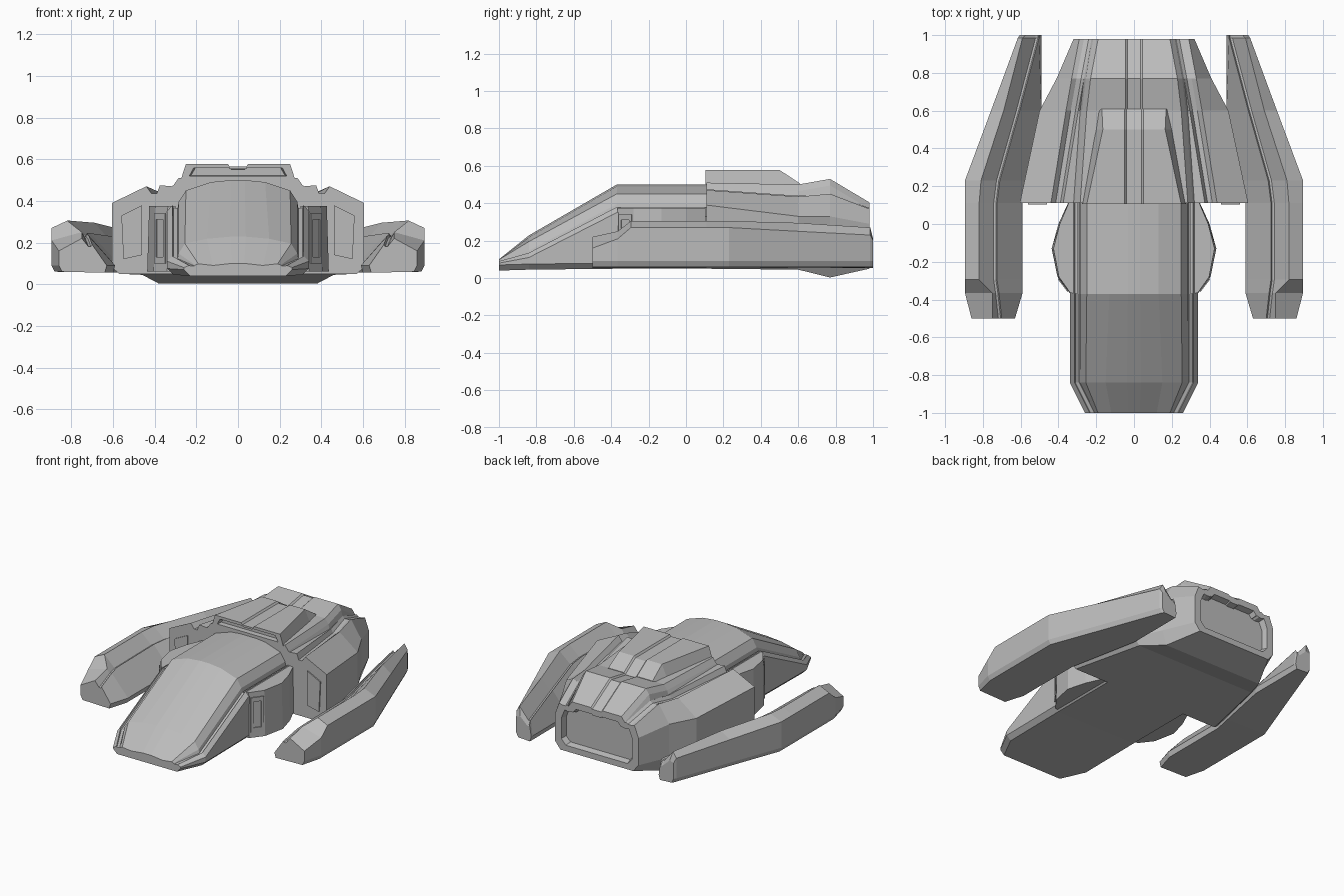
import bpy, bmesh

grey = bpy.data.materials.new("hull_grey")
grey.diffuse_color = (0.5, 0.5, 0.5, 1)


def finish(name, bm):
    bmesh.ops.recalc_face_normals(bm, faces=bm.faces)
    me = bpy.data.meshes.new(name)
    bm.to_mesh(me)
    bm.free()
    me.materials.append(grey)
    ob = bpy.data.objects.new(name, me)
    bpy.context.collection.objects.link(ob)
    return ob


def loft(name, stations):
    """Join closed (x, z) sections placed along y and cap both ends."""
    bm = bmesh.new()
    rings = [[bm.verts.new((x, y, z)) for x, z in pts] for y, pts in stations]
    n = len(rings[0])
    for a, b in zip(rings, rings[1:]):
        for i in range(n):
            j = (i + 1) % n
            bm.faces.new((a[i], a[j], b[j], b[i]))
    bm.faces.new(rings[0])
    bm.faces.new(rings[-1])
    return finish(name, bm)


def both(half):
    """Half section (x > 0) to full symmetric ring."""
    return half + [(-x, z) for x, z in reversed(half)]


def scaled(pts, sx, sz, cz):
    return [(x * sx, cz + (z - cz) * sz) for x, z in pts]


def prism(name, pts, z0, z1, top_scale=1.0, px=0.0):
    """Plan outline extruded upward, the top drawn in toward x = px."""
    bm = bmesh.new()
    lo = [bm.verts.new((x, y, z0)) for x, y in pts]
    hi = [bm.verts.new((px + (x - px) * top_scale, y, z1)) for x, y in pts]
    for i in range(len(pts)):
        j = (i + 1) % len(pts)
        bm.faces.new((lo[i], lo[j], hi[j], hi[i]))
    bm.faces.new(lo)
    bm.faces.new(hi)
    return finish(name, bm)


# Nose cabin with sloping windshield and grooves along its shoulders
def nose(xw, zb, zw, zs, xm, zm, xn, zt, d):
    return both([(xw - 0.03, zb), (xw, zb + 0.03), (xw, zw), (xw - 0.025, zs), (xw - 0.03, zs - d),
                 (xw - 0.05, zs - d), (xw - 0.055, zs + d), (xm, zm), (xn, zt - 0.01), (xn * 0.25, zt)])


loft("nose_cabin", [
    (-1.0, nose(0.26, 0.04, 0.08, 0.09, 0.19, 0.098, 0.12, 0.10, 0.002)),
    (-0.84, nose(0.34, 0.045, 0.11, 0.135, 0.255, 0.195, 0.15, 0.228, 0.012)),
    (-0.37, nose(0.34, 0.05, 0.35, 0.38, 0.25, 0.45, 0.13, 0.50, 0.015)),
    (0.13, nose(0.34, 0.05, 0.35, 0.38, 0.25, 0.45, 0.13, 0.50, 0.015))])


# Main rear hull with shoulder channels, roof seams and a keel bulge
def hull(xb, zb, xw, zl, zw, xs, zs, xc, zc, d):
    return both([(xb, zb), (xw, zl), (xw, zw), (xs, zs), (xs - 0.025, zs - d),
                 (xs - 0.05, zs - d), (xs - 0.065, zs + 0.005), (xc + 0.035, zs),
                 (xc + 0.025, zc - 0.035), (xc, zc), (0.045, zc), (0.035, zc - 0.01)])


rear = hull(0.28, 0.05, 0.32, 0.10, 0.29, 0.29, 0.37, 0.19, 0.405, 0.006)
loft("rear_hull", [
    (0.11, hull(0.57, 0.05, 0.605, 0.08, 0.39, 0.44, 0.47, 0.285, 0.51, 0.035)),
    (0.60, hull(0.46, 0.045, 0.50, 0.09, 0.33, 0.36, 0.435, 0.25, 0.50, 0.02)),
    (0.77, hull(0.38, 0.003, 0.41, 0.10, 0.33, 0.33, 0.45, 0.23, 0.53, 0.01)),
    (0.98, rear),
    (0.98, scaled(rear, 0.85, 0.76, 0.22)),
    (0.94, scaled(rear, 0.82, 0.70, 0.22))])


# Raised roof box with a centre channel and a recessed front slot
def roof(xb, zb, xt, zt):
    return both([(xb, zb), (xt, zt), (0.05, zt), (0.04, zt - 0.012)])


front = roof(0.275, 0.50, 0.25, 0.578)
loft("roof_box", [
    (0.14, scaled(front, 0.82, 0.45, 0.54)),
    (0.105, scaled(front, 0.85, 0.5, 0.54)),
    (0.105, front),
    (0.50, roof(0.205, 0.49, 0.165, 0.578)),
    (0.61, roof(0.19, 0.485, 0.17, 0.505))])


# Side nacelle section: sloping inner wall, groove, crest, outer wall
def pod(s, xi, xg, zg, xc, zc, xo, zo):
    return [(s * x, z) for x, z in (
        (xi + 0.01, 0.055), (xi, 0.09), (xg, zg), (xg + 0.006, zg - 0.01), (xg + 0.018, zg - 0.01),
        (xc, zc), (xo, zo), (xo, 0.09), (xo - 0.015, 0.06))]


for s, side in ((1, "right"), (-1, "left")):
    loft(side + "_nacelle", [
        (-0.50, pod(s, 0.63, 0.70, 0.19, 0.75, 0.22, 0.86, 0.16)),
        (-0.365, pod(s, 0.59, 0.715, 0.23, 0.75, 0.25, 0.895, 0.21)),
        (-0.295, pod(s, 0.59, 0.725, 0.24, 0.82, 0.305, 0.895, 0.27)),
        (0.11, pod(s, 0.59, 0.725, 0.245, 0.82, 0.305, 0.895, 0.27)),
        (0.23, pod(s, 0.565, 0.71, 0.245, 0.81, 0.305, 0.895, 0.27)),
        (0.60, pod(s, 0.49, 0.605, 0.23, 0.69, 0.295, 0.757, 0.25)),
        (0.985, pod(s, 0.49, 0.503, 0.20, 0.59, 0.27, 0.615, 0.23)),
        (1.0, pod(s, 0.49, 0.503, 0.17, 0.575, 0.21, 0.605, 0.20))])

    # Bulged side door pod between cabin and hull
    plan = [(0.30, -0.37), (0.34, -0.365), (0.405, -0.28), (0.436, -0.13),
            (0.40, 0.0), (0.345, 0.12), (0.30, 0.12)]
    prism(side + "_door_pod", [(s * x, y) for x, y in plan], 0.06, 0.375, 0.93, s * 0.30)

    # Door frame bars on the angled front of the pod
    for k, (t0, t1, z0, z1) in enumerate(((0.1, 0.25, 0.1, 0.34), (0.75, 0.9, 0.1, 0.34),
                                          (0.25, 0.75, 0.31, 0.34), (0.25, 0.75, 0.1, 0.13))):
        a = (0.34 + 0.065 * t0, -0.365 + 0.085 * t0)
        b = (0.34 + 0.065 * t1, -0.365 + 0.085 * t1)
        bar = [a, b, (b[0] + 0.005, b[1] - 0.004), (a[0] + 0.005, a[1] - 0.004)]
        prism(f"{side}_door_frame_{k}", [(s * x, y) for x, y in bar], z0, z1)

    # Flat panel on the forward bulkhead
    panel = [(s * x, z) for x, z in ((0.46, 0.14), (0.55, 0.12), (0.56, 0.33), (0.46, 0.38))]
    loft(side + "_bulkhead_panel", [(0.102, panel), (0.112, panel)])
